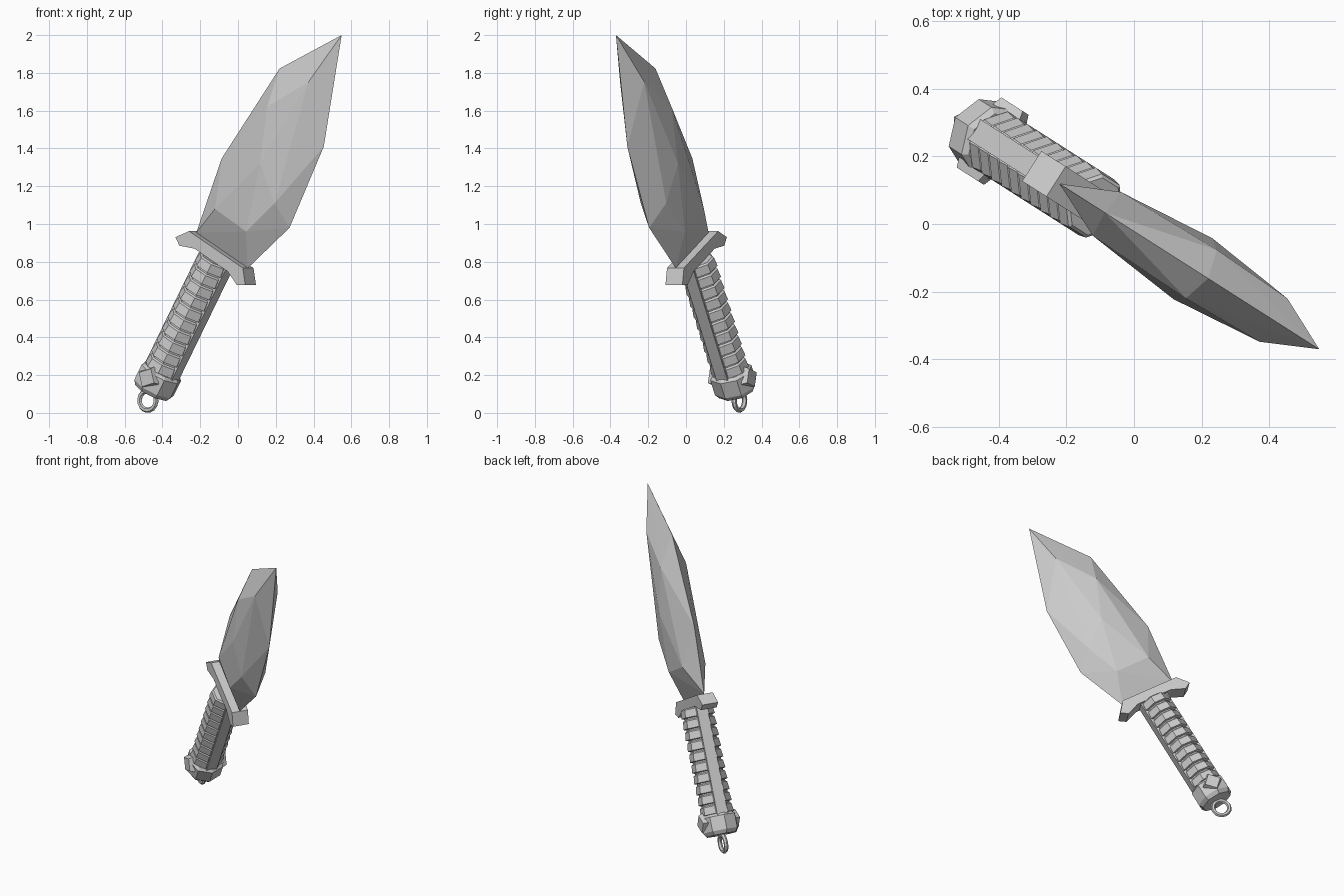
import bpy, bmesh, math
from mathutils import Matrix, Vector

if "Cube" in bpy.data.objects:
    bpy.data.objects.remove(bpy.data.objects["Cube"])

# Frames: knife lies in a vertical plane (U, Z) with normal N; hilt tilted 30 degrees in it
A = math.radians(32.5)
U = Vector((math.cos(A), -math.sin(A), 0))
N = Vector((math.sin(A), math.cos(A), 0))
Z = Vector((0, 0, 1))
OFF = N * -0.018


def frame(x, y, z, o):
    m = Matrix((x, y, z)).transposed().to_4x4()
    m.translation = o
    return m


PLANE = frame(U, N, Z, OFF)
T = math.radians(30)
HILT = frame(U * math.cos(T) - Z * math.sin(T), N,
             U * math.sin(T) + Z * math.cos(T), OFF + U * -0.11 + Z * 0.836)


def finish(name, bm, matrix):
    bmesh.ops.recalc_face_normals(bm, faces=bm.faces)
    me = bpy.data.meshes.new(name)
    bm.to_mesh(me)
    bm.free()
    me.transform(matrix)
    ob = bpy.data.objects.new(name, me)
    bpy.context.collection.objects.link(ob)
    return ob


def lathe(name, profile, sides, turn=0, sx=1.0):
    """Faceted revolve of (radius, height) points around the hilt axis."""
    bm = bmesh.new()
    rings = []
    for r, h in profile:
        rings.append([bm.verts.new((sx * r * math.cos(turn + i * math.tau / sides),
                                    r * math.sin(turn + i * math.tau / sides), h))
                      for i in range(sides)])
    for a, b in zip(rings, rings[1:]):
        for i in range(sides):
            j = (i + 1) % sides
            bm.faces.new((a[i], a[j], b[j], b[i]))
    bm.faces.new(rings[0])
    bm.faces.new(rings[-1])
    return finish(name, bm, HILT)


# Blade: cutting outline plus facet corners on both cheeks, hulled
outline = [(-.25, .955), (-.091, 1.347), (.272, 1.823), (.662, 2.0),
           (.55, 1.41), (.335, .98), (.071, .765)]
cheek = [(.218, .107, 1.32), (-.084, .077, 1.08), (.116, .085, .96),
         (.292, .08, 1.11), (.248, .085, 1.62), (.502, .076, 1.752)]
bm = bmesh.new()
for u, z in outline:
    bm.verts.new((u, 0, z))
for u, t, z in cheek:
    for side in (-1, 1):
        bm.verts.new((u, side * t, z))
bmesh.ops.convex_hull(bm, input=bm.verts[:])
finish("blade", bm, PLANE)

# Guard: bar with ends bent down toward the grip
half = [(.195, .033), (.253, -.037), (.209, -.064), (.12, -.03)]
prof = half + [(-s, h) for s, h in reversed(half)]
bm = bmesh.new()
face = bm.faces.new([bm.verts.new((s, -.053, h)) for s, h in prof])
ext = bmesh.ops.extrude_face_region(bm, geom=[face])
bmesh.ops.translate(bm, vec=(0, .106, 0),
                    verts=[v for v in ext["geom"] if isinstance(v, bmesh.types.BMVert)])
finish("guard", bm, HILT)

# Grip: octagonal with stacked wrapped ribs
ribs, top, bottom = 10, -.03, -.715
p = (top - bottom) / ribs
profile = []
for i in range(ribs):
    h = top - i * p
    profile += [(.09, h), (.1, h - .008), (.106, h - p * .82), (.09, h - p * .88)]
profile.append((.09, bottom))
lathe("grip", profile, 8, math.pi / 8, .93)

# Flat straps along the two edge sides of the grip
for side, label in ((-1, "rear"), (1, "front")):
    bm = bmesh.new()
    bmesh.ops.create_cube(bm, size=1, matrix=Matrix.Translation((side * .083, 0, -.37))
                          @ Matrix.Diagonal((.026, .07, .69, 1)))
    finish(label + "_grip_strap", bm, HILT)

# Pommel: octagonal cap
lathe("pommel", [(.1, -.705), (.117, -.72), (.117, -.81), (.1, -.835)], 8)

# Diamond studs on both faces of the pommel
for side, label in ((-1, "front"), (1, "back")):
    bm = bmesh.new()
    m = Matrix.Translation((0, side * .108, -.75)) @ Matrix.Rotation(-side * math.pi / 2, 4, "X")
    bmesh.ops.create_cone(bm, cap_ends=True, segments=4, radius1=.068, radius2=.055,
                          depth=.03, matrix=m)
    finish(label + "_stud", bm, HILT)

# Lanyard ring under the pommel
bpy.ops.mesh.primitive_torus_add(major_segments=16, minor_segments=6,
                                 major_radius=.052, minor_radius=.014)
ring = bpy.context.object
ring.name = "lanyard_ring"
ring.data.transform(HILT @ Matrix.Translation((0, 0, -.889)) @ Matrix.Rotation(math.pi / 2, 4, "X"))
